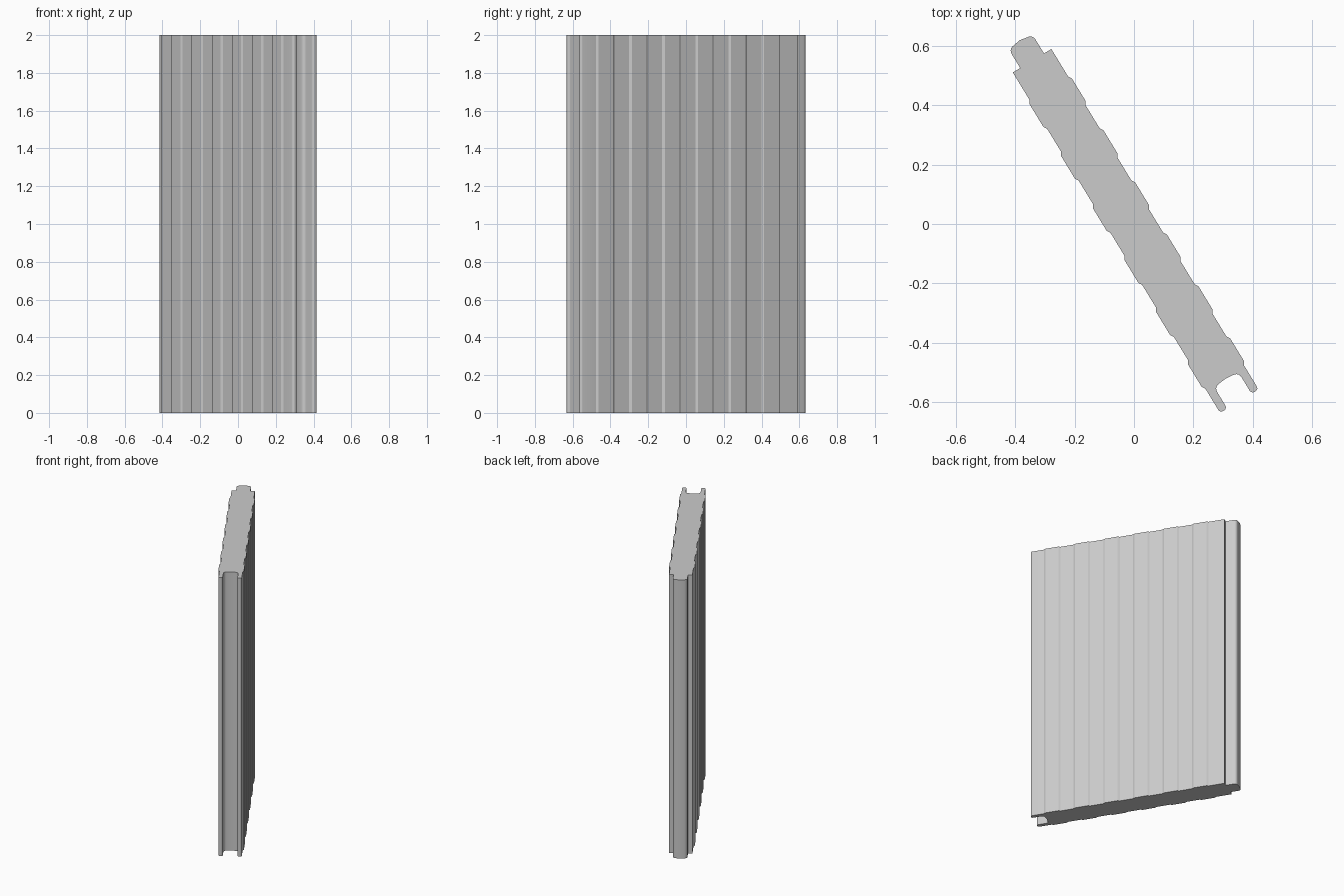
import bpy
import bmesh
from math import cos, sin, radians
from mathutils import Vector, Matrix

cube = bpy.data.objects.get("Cube")
if cube:
    bpy.data.objects.remove(cube, do_unlink=True)

HEIGHT = 2.0
LOW, HIGH = 0.076, 0.0835      # half thickness at the grooves and at the ribs
TONGUE = 0.047                 # half width of tongue and slot
RIB_START, RIB_WIDTH, RIB_PITCH, RIBS = -0.536, 0.102, 0.2052, 6
SLOPE = 0.006                  # half length of each rib shoulder


def arc(cx, cy, r, start, end, steps=5):
    """Points of a rounded corner."""
    angles = [radians(start + (end - start) * i / steps) for i in range(steps + 1)]
    return [(cx + r * cos(a), cy + r * sin(a)) for a in angles]


# Half profile, from the middle of the tongue to the middle of the slot
half = [(-0.731, 0)]
half += arc(-0.706, TONGUE - 0.02, 0.02, 180, 90)
half += [(-0.65, TONGUE), (-0.65, LOW)]
for i in range(RIBS):
    a = RIB_START + i * RIB_PITCH
    b = a + RIB_WIDTH
    half += [(a - SLOPE, LOW), (a + SLOPE, HIGH), (b - SLOPE, HIGH), (b + SLOPE, LOW)]
half += arc(0.681, LOW - 0.012, 0.012, 90, 0)
half += arc(0.681, TONGUE + 0.013, 0.012, 0, -90)
half += arc(0.627, TONGUE - 0.019, 0.02, 90, 180)
half += [(0.604, 0)]

# Mirror the half, turn the panel and centre it
profile = half + [(s, -t) for s, t in reversed(half[1:-1])]
turn = Matrix.Rotation(radians(-58.66), 3, 'Z')
points = [turn @ Vector((s, t, 0)) for s, t in profile]
xs, ys = [p.x for p in points], [p.y for p in points]
centre = Vector(((min(xs) + max(xs)) / 2, (min(ys) + max(ys)) / 2, 0))

# Extrude the profile upwards
bm = bmesh.new()
base = bm.faces.new([bm.verts.new(p - centre) for p in points])
raised = bmesh.ops.extrude_face_region(bm, geom=[base], use_keep_orig=True)
top = [v for v in raised["geom"] if isinstance(v, bmesh.types.BMVert)]
bmesh.ops.translate(bm, vec=(0, 0, HEIGHT), verts=top)
bmesh.ops.recalc_face_normals(bm, faces=bm.faces)
mesh = bpy.data.meshes.new("wall_panel")
bm.to_mesh(mesh)
bm.free()
panel = bpy.data.objects.new("wall_panel", mesh)
bpy.context.collection.objects.link(panel)

# Plain grey finish
grey = bpy.data.materials.new("panel_grey")
grey.use_nodes = True
colour = (0.6, 0.6, 0.6, 1)
grey.diffuse_color = colour
grey.node_tree.nodes["Principled BSDF"].inputs["Base Color"].default_value = colour
mesh.materials.append(grey)

bpy.ops.object.select_all(action='DESELECT')
panel.select_set(True)
bpy.context.view_layer.objects.active = panel
bpy.ops.object.shade_smooth_by_angle(angle=radians(25))
